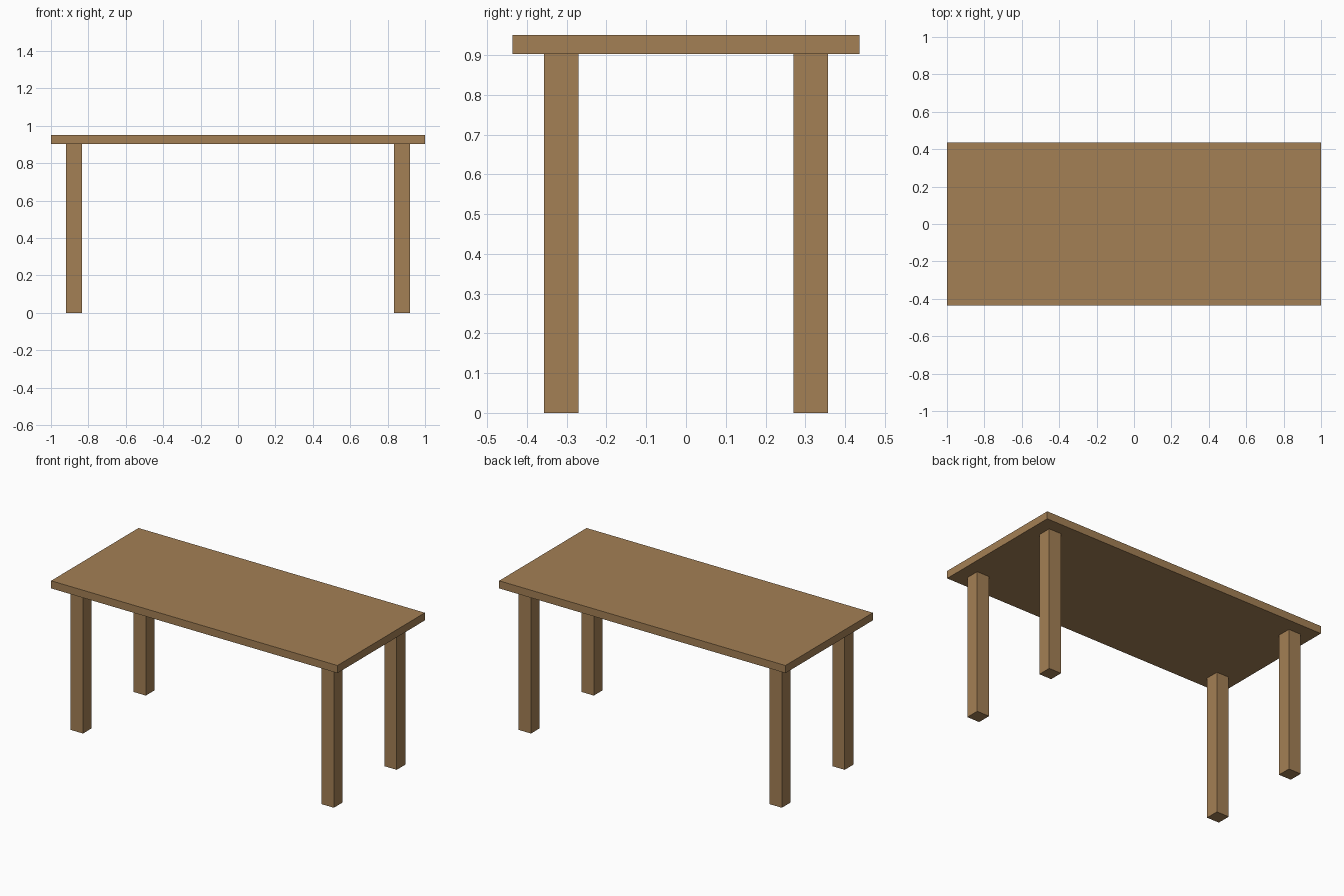
import bpy

if "Cube" in bpy.data.objects:
    bpy.data.objects.remove(bpy.data.objects["Cube"])

wood = bpy.data.materials.new("wood")
wood.diffuse_color = (0.37, 0.215, 0.09, 1)
wood.use_nodes = True
wood.node_tree.nodes["Principled BSDF"].inputs["Base Color"].default_value = wood.diffuse_color


def box(name, center, size):
    bpy.ops.mesh.primitive_cube_add(size=1, location=center)
    obj = bpy.context.object
    obj.name = name
    obj.scale = size
    bpy.ops.object.transform_apply(location=False, rotation=False, scale=True)
    obj.data.materials.append(wood)
    return obj


LEG_HEIGHT, TOP_HEIGHT = 0.902, 0.95
LEG_WIDTH = 0.086

# Tabletop slab
box("tabletop", (0, 0, (LEG_HEIGHT + TOP_HEIGHT) / 2),
    (2.0, 0.872, TOP_HEIGHT - LEG_HEIGHT))

# Four square legs, inset from the corners
for side_x, sx in (("left", -1), ("right", 1)):
    for side_y, sy in (("front", -1), ("back", 1)):
        box(f"{side_y}_{side_x}_leg", (sx * 0.876, sy * 0.3135, LEG_HEIGHT / 2),
            (LEG_WIDTH, LEG_WIDTH, LEG_HEIGHT))
